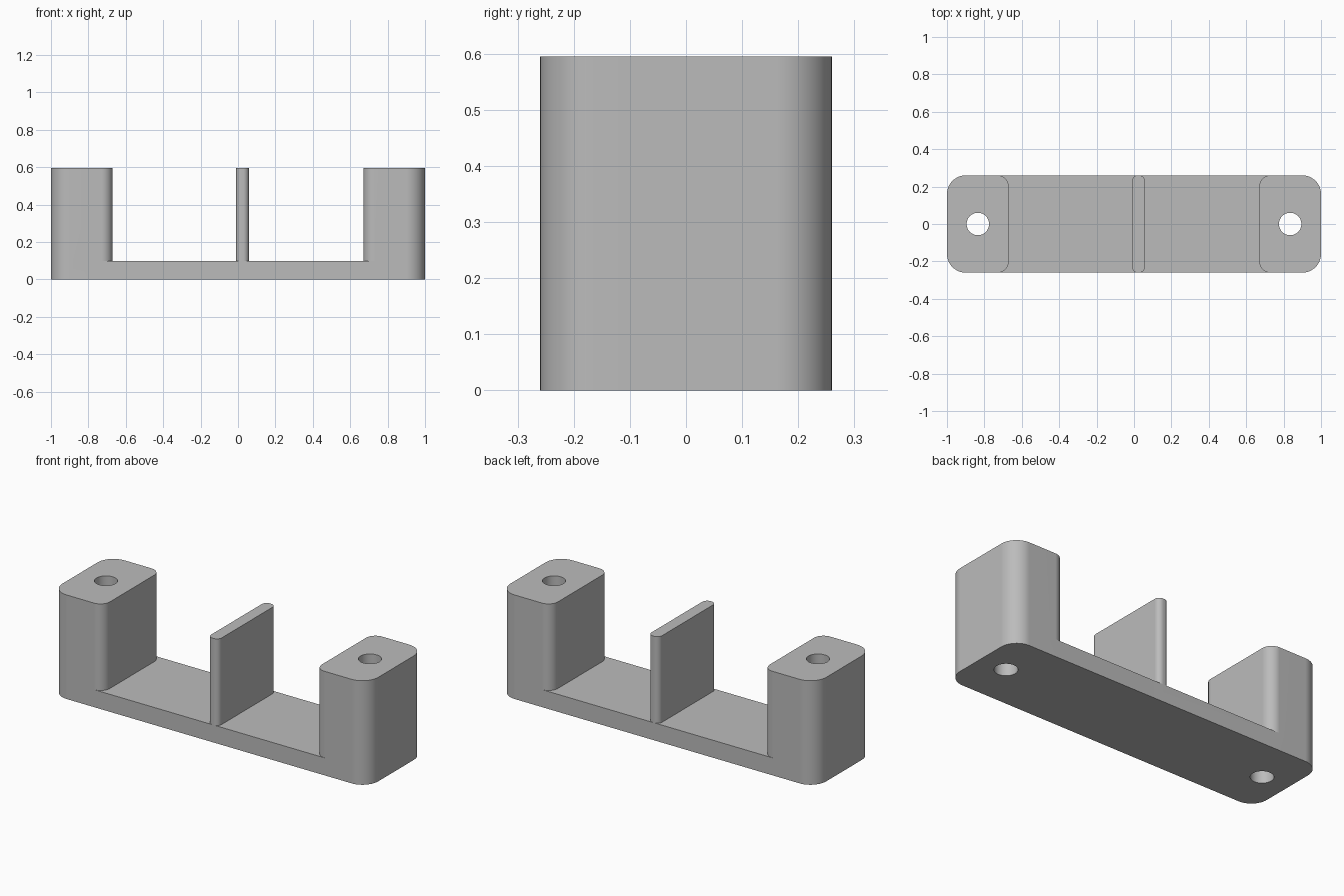
import bpy, bmesh, math

cube = bpy.data.objects.get("Cube")
if cube:
    bpy.data.objects.remove(cube, do_unlink=True)

HALF_X, HALF_Y = 1.0, 0.26
BASE_TOP, TOP = 0.1, 0.595
OUTER_R, INNER_R = 0.1, 0.06
STEPS = 12

grey = bpy.data.materials.new("plain grey")
grey.use_nodes = True
grey.diffuse_color = (0.5, 0.5, 0.5, 1)
grey.node_tree.nodes["Principled BSDF"].inputs["Base Color"].default_value = (0.5, 0.5, 0.5, 1)


def prism(name, outline, z0, z1):
    """Extrude a closed outline upwards."""
    bm = bmesh.new()
    face = bm.faces.new([bm.verts.new((x, y, z0)) for x, y in outline])
    top = bmesh.ops.extrude_face_region(bm, geom=[face])["geom"]
    verts = [g for g in top if isinstance(g, bmesh.types.BMVert)]
    bmesh.ops.translate(bm, verts=verts, vec=(0, 0, z1 - z0))
    bmesh.ops.recalc_face_normals(bm, faces=bm.faces)
    mesh = bpy.data.meshes.new(name)
    bm.to_mesh(mesh)
    bm.free()
    mesh.materials.append(grey)
    ob = bpy.data.objects.new(name, mesh)
    bpy.context.collection.objects.link(ob)
    return ob


def rounded_rect(x0, x1, r_left, r_right):
    """Counter-clockwise rounded rectangle over the full depth."""
    corners = ((x1, HALF_Y, -1, -1, r_right), (x0, HALF_Y, 1, -1, r_left),
               (x0, -HALF_Y, 1, 1, r_left), (x1, -HALF_Y, -1, 1, r_right))
    points = []
    for i, (x, y, sx, sy, r) in enumerate(corners):
        for k in range(STEPS + 1):
            a = (i + k / STEPS) * math.pi / 2
            points.append((x + sx * r + r * math.cos(a), y + sy * r + r * math.sin(a)))
    return points


def combine(target, other, operation):
    mod = target.modifiers.new(operation.lower(), 'BOOLEAN')
    mod.operation, mod.solver, mod.object = operation, 'EXACT', other
    bpy.context.view_layer.objects.active = target
    bpy.ops.object.modifier_apply(modifier=mod.name)
    bpy.data.objects.remove(other, do_unlink=True)


# Base plate
bracket = prism("bracket", rounded_rect(-HALF_X, HALF_X, OUTER_R, OUTER_R), 0, BASE_TOP)

# End posts and centre divider, merged into the plate
parts = [
    prism("left_post", rounded_rect(0.67, HALF_X, INNER_R, OUTER_R), 0, TOP),
    prism("right_post", rounded_rect(-HALF_X, -0.67, OUTER_R, INNER_R), 0, TOP),
    prism("divider", rounded_rect(-0.01, 0.058, 0.03, 0.03), 0, TOP),
]
for part in parts:
    combine(bracket, part, 'UNION')

# Screw holes through both posts
for side in (-1, 1):
    circle = [(side * 0.835 + 0.06 * math.cos(a), 0.06 * math.sin(a))
              for a in (k * math.tau / 48 for k in range(48))]
    hole = prism("hole_cutter", circle, -0.1, TOP + 0.1)
    hole.hide_render = True
    combine(bracket, hole, 'DIFFERENCE')

# Smooth rounded corners, crisp edges
bpy.ops.object.select_all(action='DESELECT')
bracket.select_set(True)
bpy.context.view_layer.objects.active = bracket
bpy.ops.object.shade_smooth_by_angle(angle=math.radians(30))
weighted = bracket.modifiers.new("weighted normals", 'WEIGHTED_NORMAL')
weighted.keep_sharp = True
